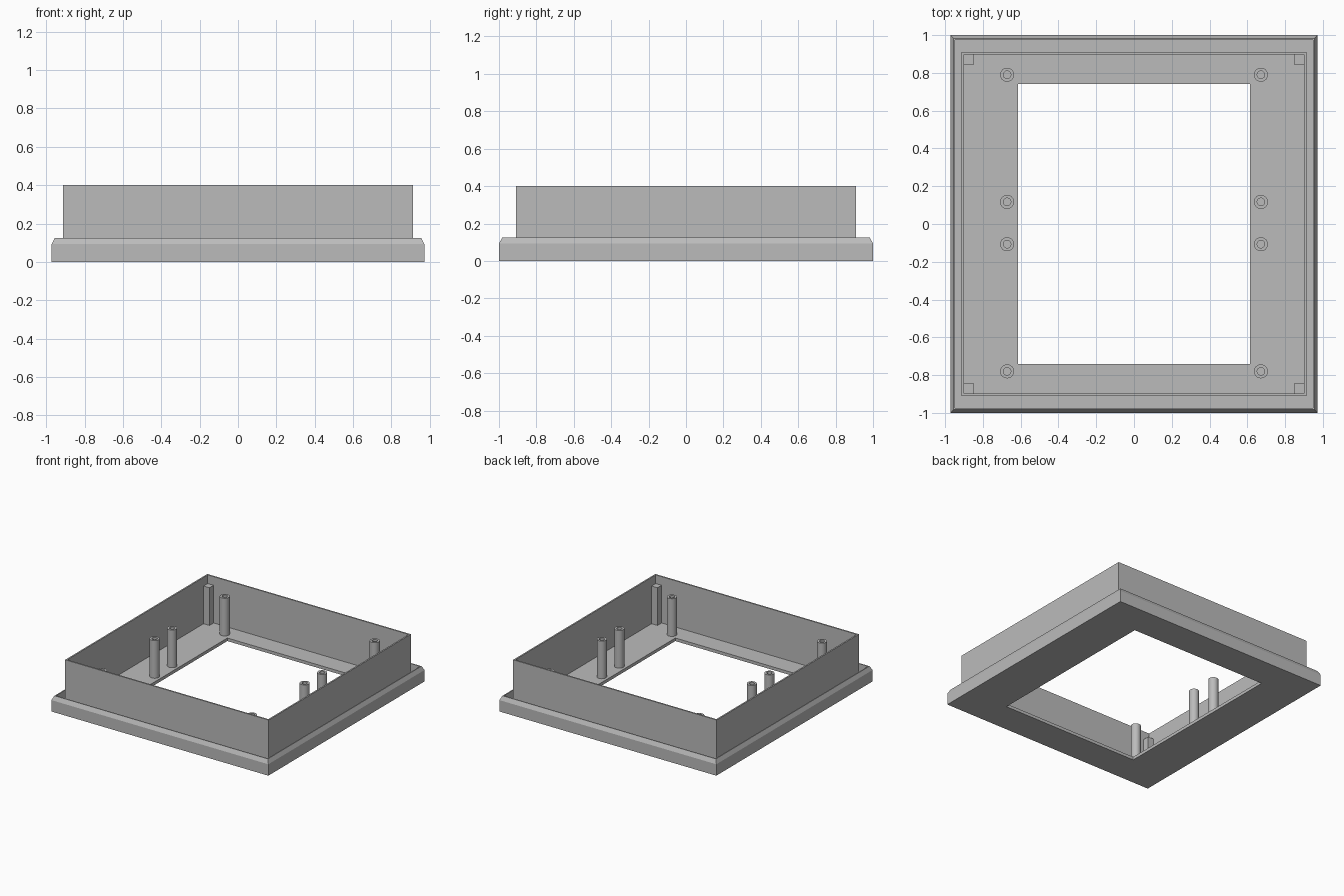
import bpy, bmesh, math

default = bpy.data.objects.get("Cube")
if default:
    bpy.data.objects.remove(default, do_unlink=True)

# One grey plastic for the whole part
grey = bpy.data.materials.new("grey_plastic")
grey.use_nodes = True
COLOUR = (0.5, 0.5, 0.5, 1)
grey.diffuse_color = COLOUR
grey.node_tree.nodes["Principled BSDF"].inputs["Base Color"].default_value = COLOUR

FLOOR = 0.025
POST_TOP = 0.33


def make_object(name, bm):
    bmesh.ops.recalc_face_normals(bm, faces=bm.faces)
    mesh = bpy.data.meshes.new(name)
    bm.to_mesh(mesh)
    bm.free()
    mesh.materials.append(grey)
    obj = bpy.data.objects.new(name, mesh)
    bpy.context.collection.objects.link(obj)
    return obj


def bridge_rings(bm, rings):
    """Join a closed cycle of vertex rings with quads."""
    for a, b in zip(rings, rings[1:] + rings[:1]):
        n = len(a)
        for i in range(n):
            j = (i + 1) % n
            bm.faces.new((a[i], a[j], b[j], b[i]))


def rectangle_ring(bm, hx, hy, z):
    return [bm.verts.new((sx * hx, sy * hy, z))
            for sx, sy in ((-1, -1), (1, -1), (1, 1), (-1, 1))]


def circle_ring(bm, x, y, r, z, sides=32):
    return [bm.verts.new((x + r * math.cos(math.tau * i / sides),
                          y + r * math.sin(math.tau * i / sides), z))
            for i in range(sides)]


# Frame: bottom plate, chamfered outer lip, groove and tall inner wall
profile = [
    (0.615, 0.742, 0),          # opening, underside
    (0.972, 1.0, 0),            # outer edge
    (0.972, 1.0, 0.092),        # chamfer start
    (0.956, 0.983, 0.125),      # lip top
    (0.948, 0.975, 0.125),
    (0.948, 0.975, FLOOR),      # groove
    (0.912, 0.91, FLOOR),
    (0.912, 0.91, 0.4),         # wall top
    (0.9, 0.898, 0.4),
    (0.9, 0.898, FLOOR),        # inner floor
    (0.615, 0.742, FLOOR),      # opening, upper side
]
bm = bmesh.new()
bridge_rings(bm, [rectangle_ring(bm, *p) for p in profile])
make_object("bezel_frame", bm)

# Hollow screw posts along both long sides
for side, sx in (("right", -1), ("left", 1)):
    for i, y in enumerate((-0.78, -0.107, 0.117, 0.79)):
        bm = bmesh.new()
        x = sx * 0.672
        bridge_rings(bm, [circle_ring(bm, x, y, r, z) for r, z in
                          ((0.037, FLOOR), (0.037, POST_TOP),
                           (0.02, POST_TOP), (0.02, FLOOR))])
        post = make_object(f"screw_post_{side}_{i + 1}", bm)
        bpy.ops.object.select_all(action="DESELECT")
        post.select_set(True)
        bpy.context.view_layer.objects.active = post
        bpy.ops.object.shade_smooth_by_angle(angle=math.radians(30))

# Square support blocks inside the wall corners
for side, sx in (("right", -1), ("left", 1)):
    for end, sy in (("front", -1), ("back", 1)):
        bm = bmesh.new()
        bmesh.ops.create_cube(bm, size=1)
        bmesh.ops.scale(bm, vec=(0.054, 0.054, POST_TOP - FLOOR), verts=bm.verts)
        bmesh.ops.translate(bm, verts=bm.verts,
                            vec=(sx * 0.874, sy * 0.872, (POST_TOP + FLOOR) / 2))
        make_object(f"corner_block_{end}_{side}", bm)
